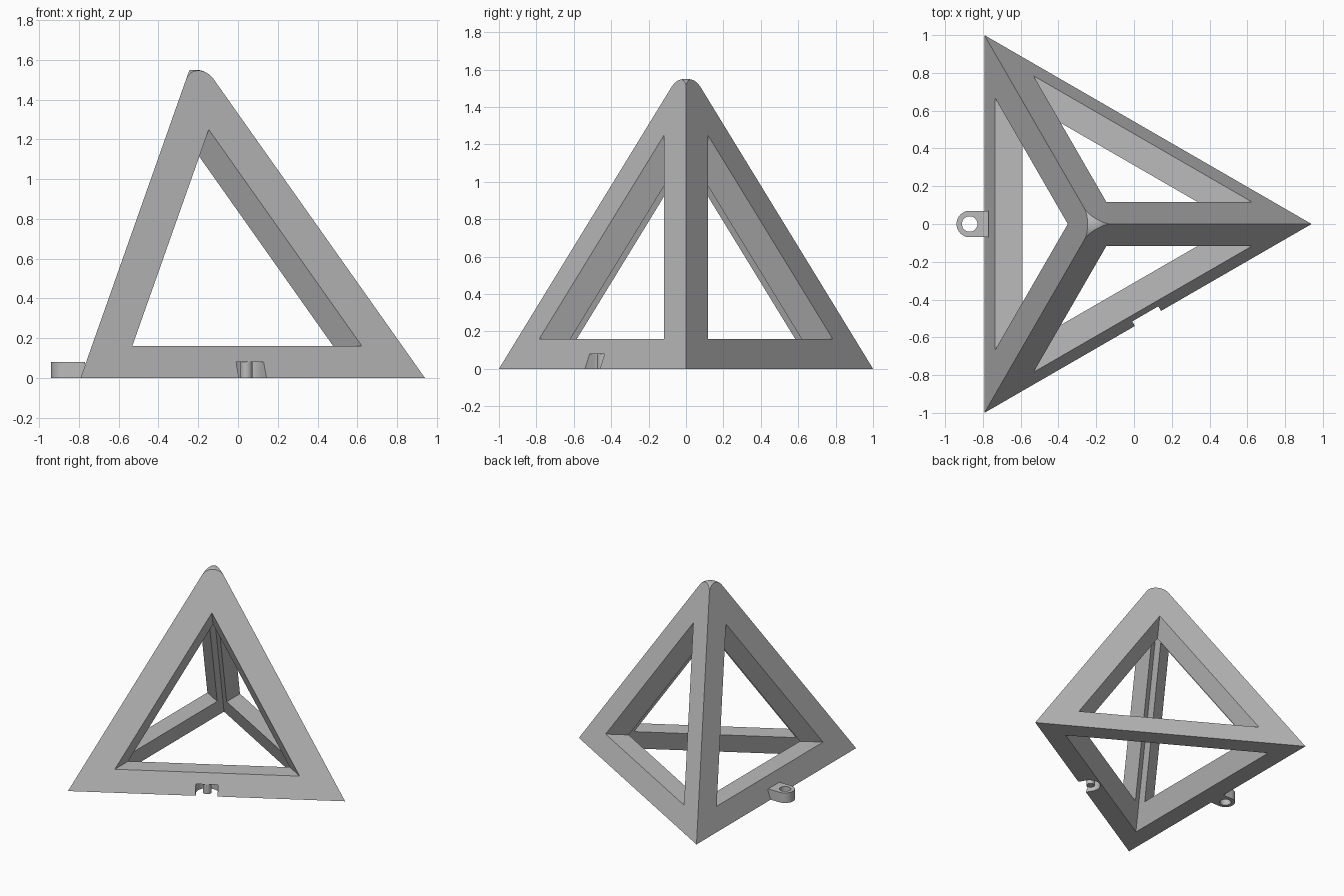
import bpy, bmesh, math
from mathutils import Vector

cube = bpy.data.objects.get("Cube")
if cube:
    bpy.data.objects.remove(cube, do_unlink=True)

grey = bpy.data.materials.new("plain_grey")
grey.use_nodes = True
grey.diffuse_color = (0.5, 0.5, 0.5, 1)
grey.node_tree.nodes["Principled BSDF"].inputs["Base Color"].default_value = (0.5, 0.5, 0.5, 1)


def finish(name, bm):
    bmesh.ops.recalc_face_normals(bm, faces=bm.faces)
    mesh = bpy.data.meshes.new(name)
    bm.to_mesh(mesh)
    bm.free()
    mesh.materials.append(grey)
    obj = bpy.data.objects.new(name, mesh)
    bpy.context.collection.objects.link(obj)
    return obj


def hull(name, points):
    bm = bmesh.new()
    for p in points:
        bm.verts.new(p)
    bmesh.ops.convex_hull(bm, input=bm.verts)
    return finish(name, bm)


def tab(name, centre, radius, length, angle, z0, z1):
    """Upright prism: half-round at the centre, square end `length` away along `angle`."""
    out = Vector((math.cos(angle), math.sin(angle), 0))
    side = Vector((-out.y, out.x, 0))
    steps = 24
    ring = [centre + radius * (side * math.cos(math.pi * i / steps) - out * math.sin(math.pi * i / steps))
            for i in range(steps + 1)]
    ring += [centre + out * length - side * radius, centre + out * length + side * radius]
    return hull(name, [p + Vector((0, 0, z)) for p in ring for z in (z0, z1)])


def cylinder(name, centre, radius, z0, z1):
    bm = bmesh.new()
    bmesh.ops.create_cone(bm, cap_ends=True, segments=32, radius1=radius, radius2=radius, depth=z1 - z0)
    bmesh.ops.translate(bm, verts=bm.verts, vec=centre + Vector((0, 0, (z0 + z1) / 2)))
    return finish(name, bm)


def combine(obj, other, operation):
    other.hide_render = True
    mod = obj.modifiers.new("cut", "BOOLEAN")
    mod.operation = operation
    mod.solver = "EXACT"
    mod.object = other
    bpy.context.view_layer.objects.active = obj
    bpy.ops.object.modifier_apply(modifier=mod.name)
    bpy.data.objects.remove(other, do_unlink=True)


# Regular tetrahedron: three base corners and the tip
height = 2 * math.sqrt(2 / 3)
front_x = 0.94
back_x = front_x - math.sqrt(3)
mid_x = (front_x + 2 * back_x) / 3
corners = [Vector((front_x, 0, 0)), Vector((back_x, 1, 0)),
           Vector((back_x, -1, 0)), Vector((mid_x, 0, height))]
frame = hull("tetrahedron_frame", corners)

# Rounded tip: lathed limit whose ball touches the three sloping edges
depth = (height - 1.55) / (1 - 1 / math.sqrt(3))
ball = depth / math.sqrt(3)
tangent = math.acos(1 / math.sqrt(3))
profile = [(ball * math.sin(tangent * i / 12), height - depth + ball * math.cos(tangent * i / 12))
           for i in range(13)]
profile += [(3, profile[-1][1]), (3, -1), (0, -1)]
bm = bmesh.new()
verts = [bm.verts.new((mid_x + r, 0, z)) for r, z in profile]
edges = [bm.edges.new(pair) for pair in zip(verts, verts[1:])]
bmesh.ops.spin(bm, geom=verts + edges, cent=(mid_x, 0, 0), axis=(0, 0, 1),
               angle=math.tau, steps=48, use_merge=False)
bmesh.ops.remove_doubles(bm, verts=bm.verts, dist=0.0001)
combine(frame, finish("tip_limit", bm), "INTERSECT")

# One opening per face: a tetrahedral cutter growing out through the face opposite its point
for k in range(4):
    offsets = [0.192, 0.192, 0.192, 0.16] if k < 3 else [0.136] * 4
    weights = [d / height for d in offsets]
    weights[k] = 1 - sum(w for i, w in enumerate(weights) if i != k)
    point = sum((c * w for c, w in zip(corners, weights)), Vector())
    ends = [point + 1.5 * (c - corners[k]) for i, c in enumerate(corners) if i != k]
    combine(frame, hull("opening_cutter", [point] + ends), "DIFFERENCE")

# Socket notch with its pin, in the middle of the front bottom edge
angle = math.radians(-60)
outward = Vector((math.cos(angle), math.sin(angle), 0))
edge_mid = (corners[0] + corners[2]) / 2
combine(frame, tab("notch_cutter", edge_mid - outward * 0.055, 0.08, 0.2, angle, -0.1, 0.08), "DIFFERENCE")
pin = cylinder("socket_pin", edge_mid - outward * 0.065, 0.031, 0, 0.09)

# Hinge lug with a round hole, on the -x bottom edge
lug_centre = Vector((-0.87, 0, 0))
lug = tab("hinge_lug", lug_centre, 0.07, 0.1, 0, 0, 0.08)
combine(lug, cylinder("lug_hole_cutter", lug_centre, 0.041, -0.1, 0.2), "DIFFERENCE")

# Smooth curved areas, keep edges sharp
bpy.ops.object.select_all(action="DESELECT")
for obj in (frame, pin, lug):
    obj.select_set(True)
bpy.context.view_layer.objects.active = frame
bpy.ops.object.shade_smooth_by_angle(angle=math.radians(25))
